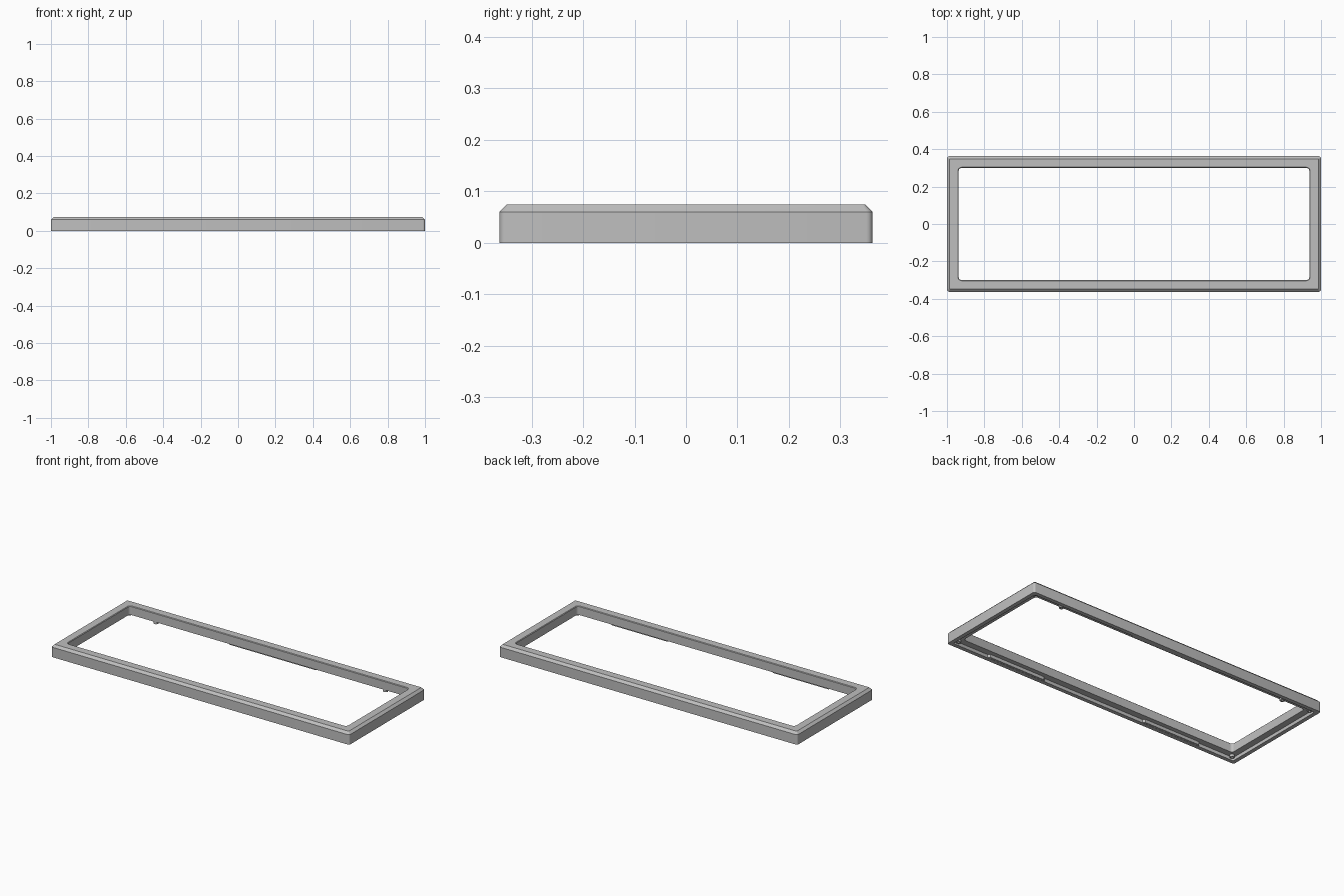
import bpy
import bmesh
import math

if "Cube" in bpy.data.objects:
    bpy.data.objects.remove(bpy.data.objects["Cube"], do_unlink=True)

# Single matte grey for the whole frame
grey = bpy.data.materials.new("plain grey")
grey.use_nodes = True
colour = (0.52, 0.52, 0.52, 1)
grey.diffuse_color = colour
grey.node_tree.nodes["Principled BSDF"].inputs["Base Color"].default_value = colour

HALF_X, HALF_Y = 1.0, 0.3625
CEILING = 0.02
CORNER_STEPS = 5


def finish(bm, name):
    bmesh.ops.recalc_face_normals(bm, faces=bm.faces)
    mesh = bpy.data.meshes.new(name)
    bm.to_mesh(mesh)
    bm.free()
    mesh.materials.append(grey)
    obj = bpy.data.objects.new(name, mesh)
    bpy.context.collection.objects.link(obj)
    bpy.ops.object.select_all(action="DESELECT")
    obj.select_set(True)
    bpy.context.view_layer.objects.active = obj
    bpy.ops.object.shade_smooth_by_angle(angle=math.radians(30))
    return obj


def rounded_loop(bm, inset, radius, z):
    """Rounded rectangle of vertices, inset from the outer outline."""
    verts = []
    for quarter, (sx, sy) in enumerate([(1, 1), (-1, 1), (-1, -1), (1, -1)]):
        cx = sx * (HALF_X - inset - radius)
        cy = sy * (HALF_Y - inset - radius)
        for i in range(CORNER_STEPS):
            a = math.pi / 2 * (quarter + i / (CORNER_STEPS - 1))
            verts.append(bm.verts.new((cx + radius * math.cos(a),
                                       cy + radius * math.sin(a), z)))
    return verts


# Main frame: a closed cross-section of (inset, corner radius, height)
section = [
    (0.0, 0.012, 0.0), (0.0, 0.012, 0.06), (0.014, 0.005, 0.074),
    (0.059, 0.019, 0.074), (0.0625, 0.016, 0.0705),
    (0.0625, 0.016, CEILING), (0.024, 0.010, CEILING), (0.024, 0.010, 0.0),
]
bm = bmesh.new()
loops = [rounded_loop(bm, *row) for row in section]
for k, loop in enumerate(loops):
    after = loops[(k + 1) % len(loops)]
    for i in range(len(loop)):
        j = (i + 1) % len(loop)
        bm.faces.new((loop[i], loop[j], after[j], after[i]))
finish(bm, "frame")


def lip_block(name, x0, x1, side, depth):
    """Thicker stretch of the lower lip with slanted ends."""
    outer, inner = side * (HALF_Y - 0.022), side * (HALF_Y - depth)
    slope = depth - 0.022
    outline = [(x0, outer), (x1, outer), (x1 - slope, inner), (x0 + slope, inner)]
    bm = bmesh.new()
    face = bm.faces.new([bm.verts.new((x, y, 0.001)) for x, y in outline])
    grown = bmesh.ops.extrude_face_region(bm, geom=[face])["geom"]
    for v in grown:
        if isinstance(v, bmesh.types.BMVert):
            v.co.z = CEILING + 0.001
    finish(bm, name)


def boss(name, x, y, radius, bottom, hole):
    """Round post under the frame with a blind hole in its lower end."""
    bm = bmesh.new()
    rings = []
    for r, z in [(radius, CEILING + 0.002), (radius, bottom),
                 (hole, bottom), (hole, CEILING - 0.001)]:
        rings.append([bm.verts.new((x + r * math.cos(math.tau * i / 20),
                                    y + r * math.sin(math.tau * i / 20), z))
                      for i in range(20)])
    for low, high in zip(rings, rings[1:]):
        for i in range(20):
            j = (i + 1) % 20
            bm.faces.new((low[i], low[j], high[j], high[i]))
    bm.faces.new(rings[0])
    bm.faces.new(rings[-1])
    finish(bm, name)


# Underside details, mirrored left and right
for label, s in (("left", 1), ("right", -1)):
    for end, t in (("front", -1), ("back", 1)):
        boss(f"{end}_{label}_screw_boss", s * 0.955, t * 0.322, 0.013, 0.006, 0.006)
    boss(f"back_{label}_post", s * 0.77, 0.315, 0.014, 0.006, 0.006)
    lo, hi = sorted((s * 0.34, s * 0.74))
    lip_block(f"front_{label}_lip_block", lo, hi, -1, 0.036)
lip_block("back_middle_lip_block", -0.3, 0.3, 1, 0.036)
